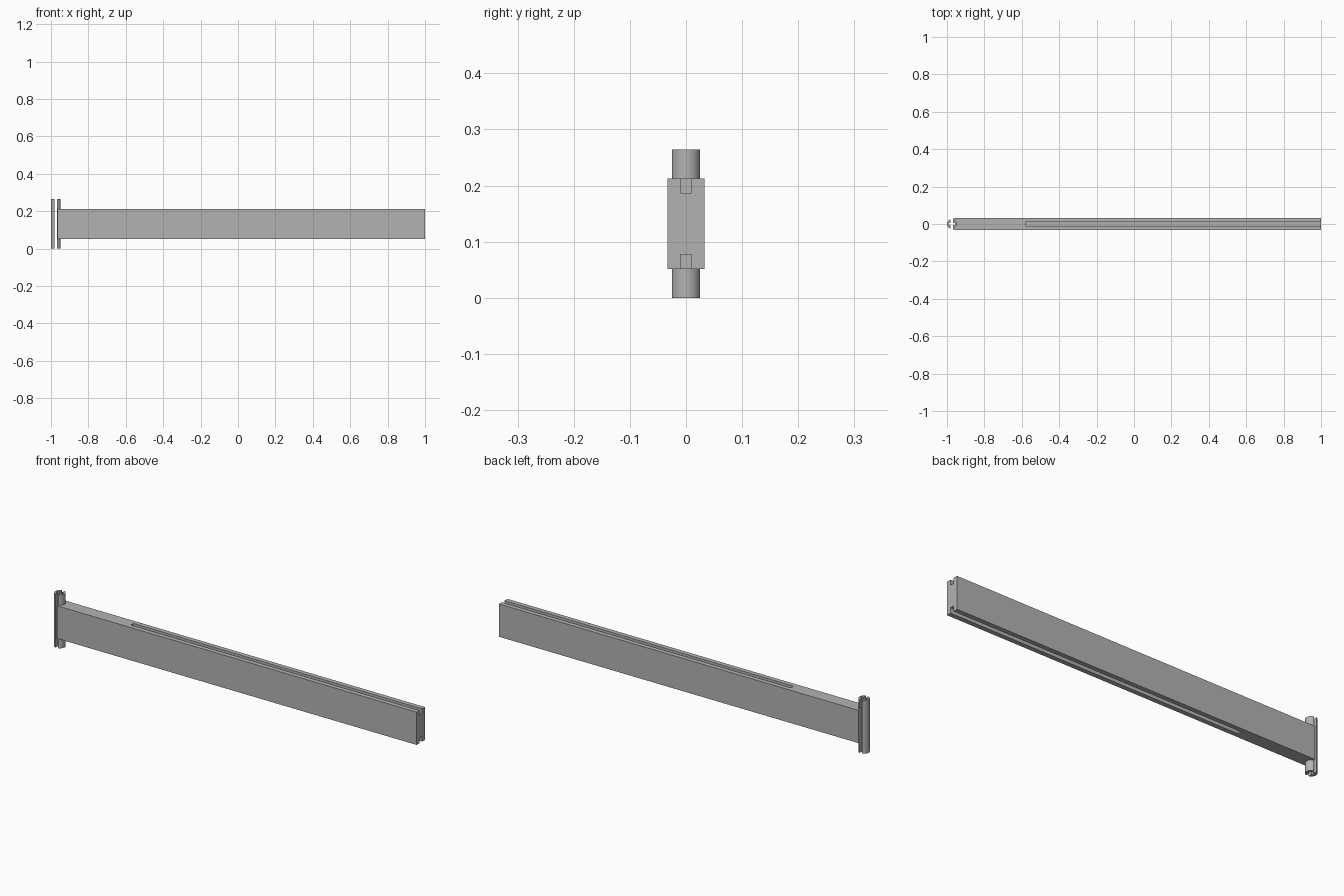
import bpy
import bmesh
import math
from mathutils import Matrix, Vector

cube = bpy.data.objects.get("Cube")
if cube:
    bpy.data.objects.remove(cube, do_unlink=True)

PIN_X, PIN_R, HEIGHT = -0.974, 0.026, 0.264
RAIL_X, RAIL_LOW, RAIL_HIGH = -0.966, 0.051, 0.213
GROOVE_X, GROOVE_W, GROOVE_D = -0.58, 0.02, 0.026
SLOT_W = 0.013

grey = bpy.data.materials.new("plain grey")
grey.use_nodes = True
color = (0.45, 0.45, 0.45, 1)
grey.diffuse_color = color
grey.node_tree.nodes["Principled BSDF"].inputs["Base Color"].default_value = color


def finish(name, bm):
    mesh = bpy.data.meshes.new(name)
    bm.to_mesh(mesh)
    bm.free()
    mesh.materials.append(grey)
    obj = bpy.data.objects.new(name, mesh)
    bpy.context.collection.objects.link(obj)
    return obj


def box(name, low, high):
    low, high = Vector(low), Vector(high)
    bm = bmesh.new()
    bmesh.ops.create_cube(bm, size=1, matrix=Matrix.Translation((low + high) / 2)
                          @ Matrix.Diagonal((*(high - low), 1)))
    return finish(name, bm)


def cut(obj, cutters):
    bpy.context.view_layer.objects.active = obj
    for cutter in cutters:
        cutter.hide_render = True
        mod = obj.modifiers.new("cut", 'BOOLEAN')
        mod.operation = 'DIFFERENCE'
        mod.solver = 'EXACT'
        mod.object = cutter
        bpy.ops.object.modifier_apply(modifier=mod.name)


# Long rail and upright hinge pin
rail = box("rail", (RAIL_X, -0.033, RAIL_LOW), (1, 0.033, RAIL_HIGH))
bm = bmesh.new()
bmesh.ops.create_cone(bm, cap_ends=True, segments=32, radius1=PIN_R, radius2=PIN_R,
                      depth=HEIGHT, matrix=Matrix.Translation((PIN_X, 0, HEIGHT / 2)))
pin = finish("hinge_pin", bm)

# Grooves along the top and bottom, open at the far end
grooves = [box("groove_cutter", (GROOVE_X, -GROOVE_W / 2, z - GROOVE_D),
               (1.1, GROOVE_W / 2, z + GROOVE_D)) for z in (RAIL_LOW, RAIL_HIGH)]

# Cross-shaped bore, open through the front and back of the pin
bore = [box("bore_cutter", (PIN_X - hx, -hy, -0.1), (PIN_X + hx, hy, HEIGHT + 0.1))
        for hx, hy in ((SLOT_W / 2, 0.05), (0.017, SLOT_W / 2))]

cut(rail, grooves + bore)
cut(pin, bore)
for cutter in grooves + bore:
    bpy.data.objects.remove(cutter, do_unlink=True)

bpy.ops.object.select_all(action='DESELECT')
pin.select_set(True)
bpy.context.view_layer.objects.active = pin
bpy.ops.object.shade_smooth_by_angle(angle=math.radians(30))
